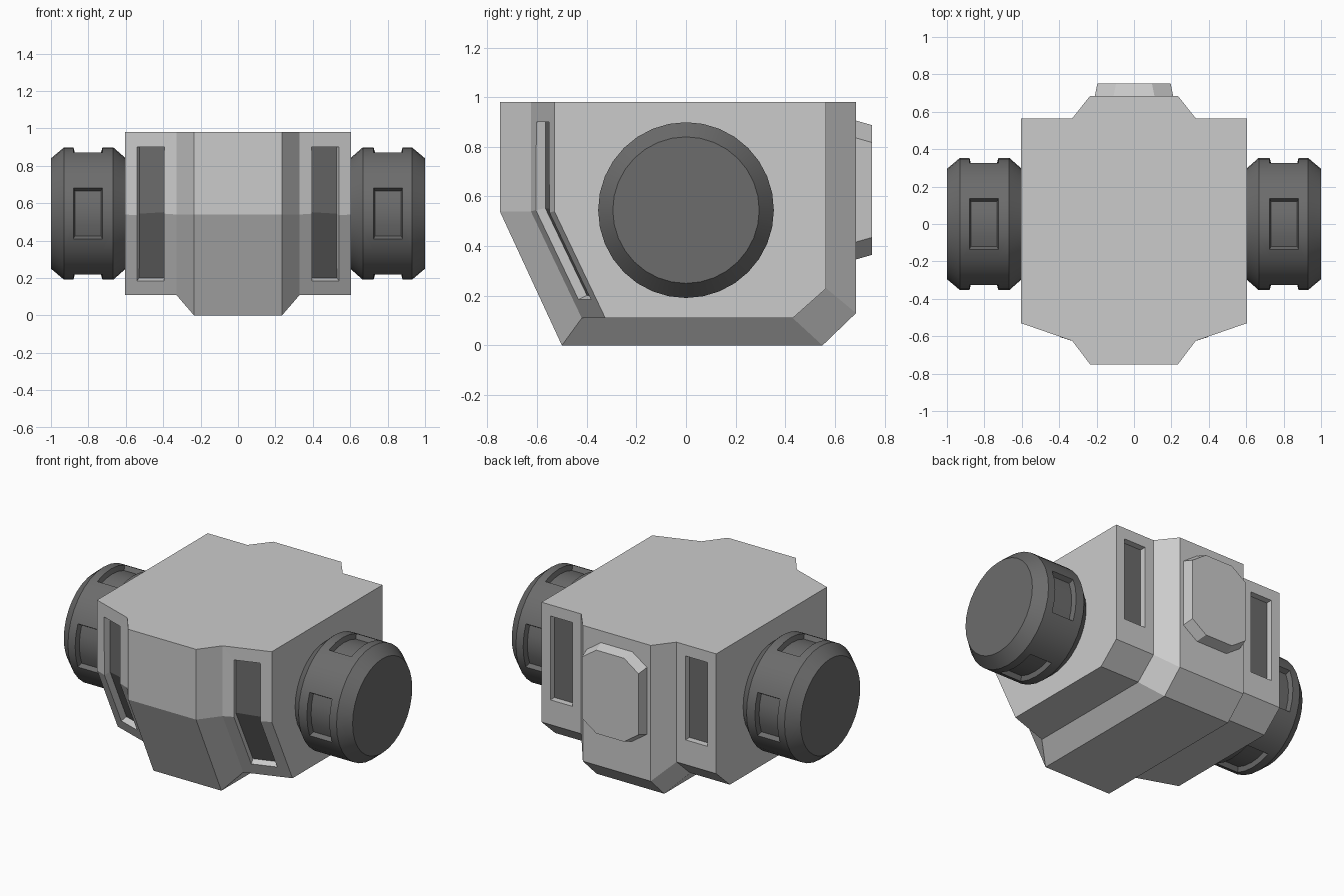
import bpy, bmesh
from math import sin, cos, pi, radians
from mathutils import Vector

if "Cube" in bpy.data.objects:
    bpy.data.objects.remove(bpy.data.objects["Cube"])

dark = bpy.data.materials.new("dark_grey")
dark.diffuse_color = (0.15, 0.15, 0.15, 1)
dark.use_nodes = True
dark.node_tree.nodes["Principled BSDF"].inputs["Base Color"].default_value = dark.diffuse_color
light = bpy.data.materials.new("light_grey")
light.diffuse_color = (0.8, 0.8, 0.8, 1)
light.use_nodes = True
light.node_tree.nodes["Principled BSDF"].inputs["Base Color"].default_value = light.diffuse_color


def finish(bm, name, mats, smooth=False):
    me = bpy.data.meshes.new(name)
    bm.to_mesh(me)
    bm.free()
    for m in mats:
        me.materials.append(m)
    ob = bpy.data.objects.new(name, me)
    bpy.context.collection.objects.link(ob)
    if smooth:
        bpy.ops.object.select_all(action='DESELECT')
        ob.select_set(True)
        bpy.context.view_layer.objects.active = ob
        bpy.ops.object.shade_smooth_by_angle(angle=radians(25))
    return ob


def loft(bm, rings, caps=True):
    """Skin closed rings of points; returns quads as grid[ring][side]."""
    vs = [[bm.verts.new(p) for p in r] for r in rings]
    n = len(rings[0])
    grid = [[bm.faces.new((a[j], a[(j + 1) % n], b[(j + 1) % n], b[j]))
             for j in range(n)] for a, b in zip(vs, vs[1:])]
    if caps:
        bm.faces.new(vs[0])
        bm.faces.new(vs[-1])
    bmesh.ops.recalc_face_normals(bm, faces=bm.faces)
    return grid


def recess(bm, faces, margin, depth, taper=0.0, top=None, bottom=None, slope=0.0):
    """Inset a window in the faces, fit its ends, then sink it."""
    if margin:
        bmesh.ops.inset_region(bm, faces=faces, thickness=margin, use_even_offset=True)
        verts = {v for f in faces for v in f.verts}
        hi = max(v.co.z for v in verts)
        lo = min(v.co.z for v in verts)
        for v in verts:
            if hi - v.co.z < 0.03:
                v.co.z = top
            elif v.co.z - lo < 0.03:
                v.co.y += slope * (v.co.z - bottom)
                v.co.z = bottom
    bm.normal_update()
    bmesh.ops.inset_region(bm, faces=faces, thickness=taper, depth=-depth,
                           use_even_offset=True)
    for f in faces:
        f.material_index = 1


# Body: side profiles (y, z) lofted across x
core = [(-.75, .98), (-.75, .54), (-.5, 0), (.55, 0), (.685, .13), (.685, .98)]
step = [(-.625, .98), (-.625, .54), (-.42, .11), (.43, .11), (.565, .23), (.565, .98)]
wing = [(-.53, .98), (-.53, .54), (-.325, .11), (.43, .11), (.565, .23), (.565, .98)]
stations = [(-.605, wing), (-.33, step), (-.235, core),
            (.235, core), (.33, step), (.605, wing)]
bm = bmesh.new()
grid = loft(bm, [[(x, y, z) for y, z in prof] for x, prof in stations])
for side in (grid[0], grid[-1]):
    # bent front slot and straight rear slot on each wing
    recess(bm, [side[0], side[1]], .068, .04, top=.9, bottom=.185, slope=.477)
    recess(bm, [side[4]], .062, .04, top=.91, bottom=.385)
finish(bm, "body", [light, dark])


# Rear plate: tapered block with cut corners
def octagon(y, hx, z0, z1, cx=.1, cz=.07):
    return [(-hx + cx, y, z0), (hx - cx, y, z0), (hx, y, z0 + cz), (hx, y, z1 - cz),
            (hx - cx, y, z1), (-hx + cx, y, z1), (-hx, y, z1 - cz), (-hx, y, z0 + cz)]


bm = bmesh.new()
loft(bm, [octagon(.68, .21, .345, .907), octagon(.75, .196, .365, .887)])
finish(bm, "rear_plate", [light])

# Side drums: bevelled cylinders with four pockets each
SEG = 32
profile = [(.6, .295), (.667, .354), (.725, .354), (.88, .354), (.93, .354), (1.0, .295)]
for sx, name in ((-1, "left_drum"), (1, "right_drum")):
    bm = bmesh.new()
    grid = loft(bm, [[(sx * x, r * cos(2 * pi * j / SEG), .545 + r * sin(2 * pi * j / SEG))
                      for j in range(SEG)] for x, r in profile])
    for q in range(4):
        band = [grid[2][(q * 8 + k) % SEG] for k in (-2, -1, 0, 1)]
        recess(bm, band, 0, .03, taper=.008)
    for f in bm.faces:
        f.material_index = 0
    finish(bm, name, [dark], smooth=True)
